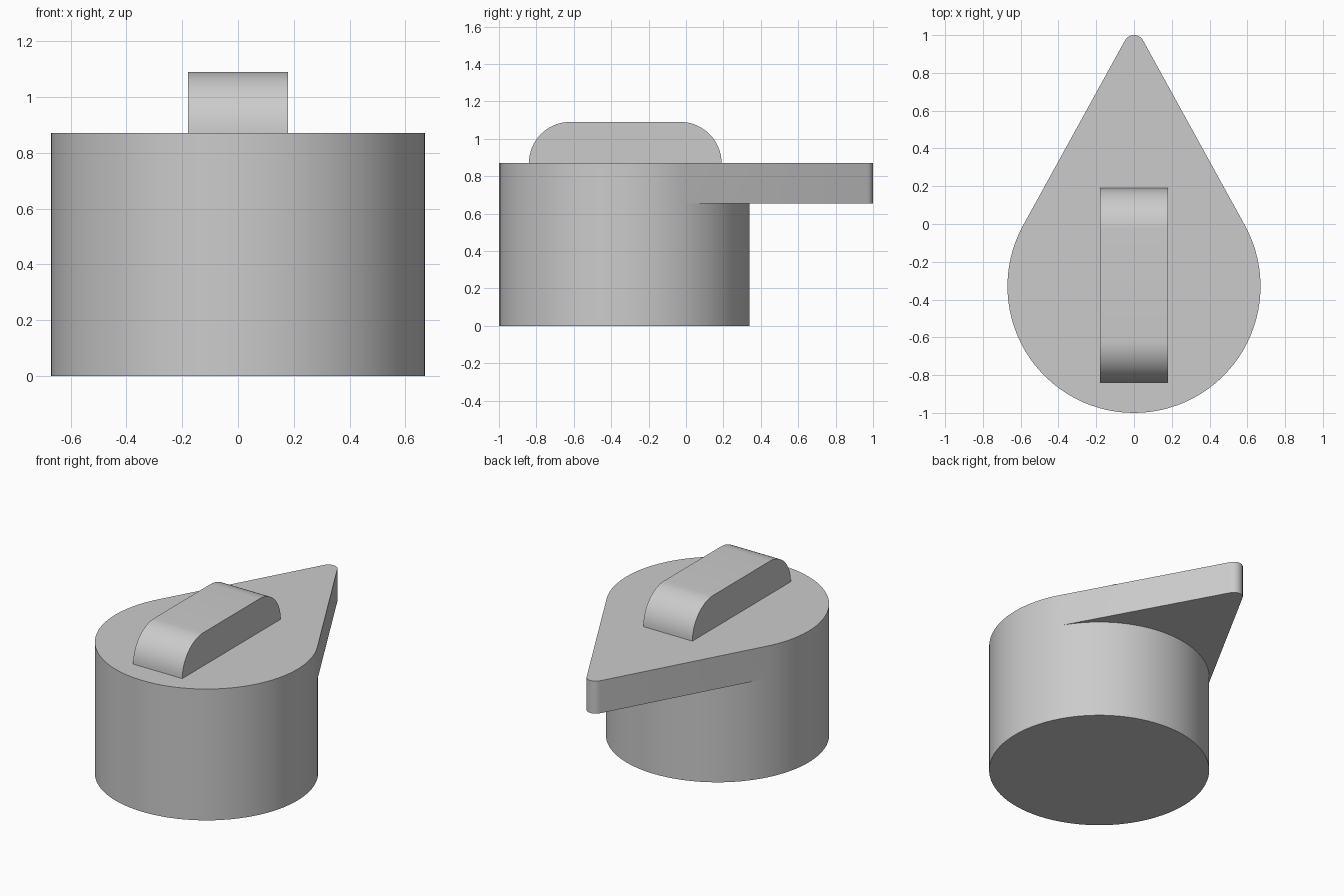
import bpy, bmesh
from math import sin, cos, pi, asin, radians

cube = bpy.data.objects.get("Cube")
if cube:
    bpy.data.objects.remove(cube, do_unlink=True)

grey = bpy.data.materials.new("light_grey")
grey.use_nodes = True
colour = (0.6, 0.6, 0.6, 1)
grey.diffuse_color = colour
grey.node_tree.nodes["Principled BSDF"].inputs["Base Color"].default_value = colour


def arc(cx, cy, r, start, end, n):
    return [(cx + r * cos(start + (end - start) * i / n),
             cy + r * sin(start + (end - start) * i / n)) for i in range(n + 1)]


def finish(name, bm):
    bmesh.ops.recalc_face_normals(bm, faces=bm.faces)
    mesh = bpy.data.meshes.new(name)
    bm.to_mesh(mesh)
    bm.free()
    ob = bpy.data.objects.new(name, mesh)
    bpy.context.collection.objects.link(ob)
    mesh.materials.append(grey)
    bpy.ops.object.select_all(action='DESELECT')
    ob.select_set(True)
    bpy.context.view_layer.objects.active = ob
    bpy.ops.object.shade_smooth_by_angle(angle=radians(30))


def ring(bm, points, z):
    return [bm.verts.new((x, y, z)) for x, y in points]


def bridge(bm, low, high):
    n = len(low)
    for i in range(n):
        j = (i + 1) % n
        bm.faces.new((low[i], low[j], high[j], high[i]))


# Round body with a teardrop rim, its straight sides tangent to the body
R, CY = 0.67, -0.33
TIP_R = 0.055
TIP_Y = 1 - TIP_R
RIM_Z, TOP_Z = 0.655, 0.87
a = asin((R - TIP_R) / (TIP_Y - CY))
front = arc(0, CY, R, pi - a, 2 * pi + a, 60)
back = arc(0, CY, R, a, pi - a, 36)[1:-1]
tip = arc(0, TIP_Y, TIP_R, a, pi - a, 12)

bm = bmesh.new()
base = ring(bm, front + back, 0)
front_mid = ring(bm, front, RIM_Z)
back_mid = ring(bm, back, RIM_Z)
tip_mid = ring(bm, tip, RIM_Z)
top = ring(bm, front + tip, TOP_Z)
bridge(bm, base, front_mid + back_mid)
bridge(bm, front_mid + tip_mid, top)
bm.faces.new(base[::-1])
bm.faces.new(top)
# Underside of the overhanging spout
bm.faces.new([front_mid[-1]] + back_mid + [front_mid[0]] + tip_mid[::-1])
finish("body_with_spout", bm)

# Grip bar with rounded ends
Y0, Y1, TOP, G = -0.84, 0.19, 1.09, 0.22
profile = (arc(Y1 - G, TOP - G, G, 0, pi / 2, 16)
           + arc(Y0 + G, TOP - G, G, pi / 2, pi, 16))
bm = bmesh.new()
sides = [[bm.verts.new((x, y, z)) for y, z in profile] for x in (-0.18, 0.18)]
bridge(bm, *sides)
for side in sides:
    bm.faces.new(side)
finish("grip_bar", bm)
